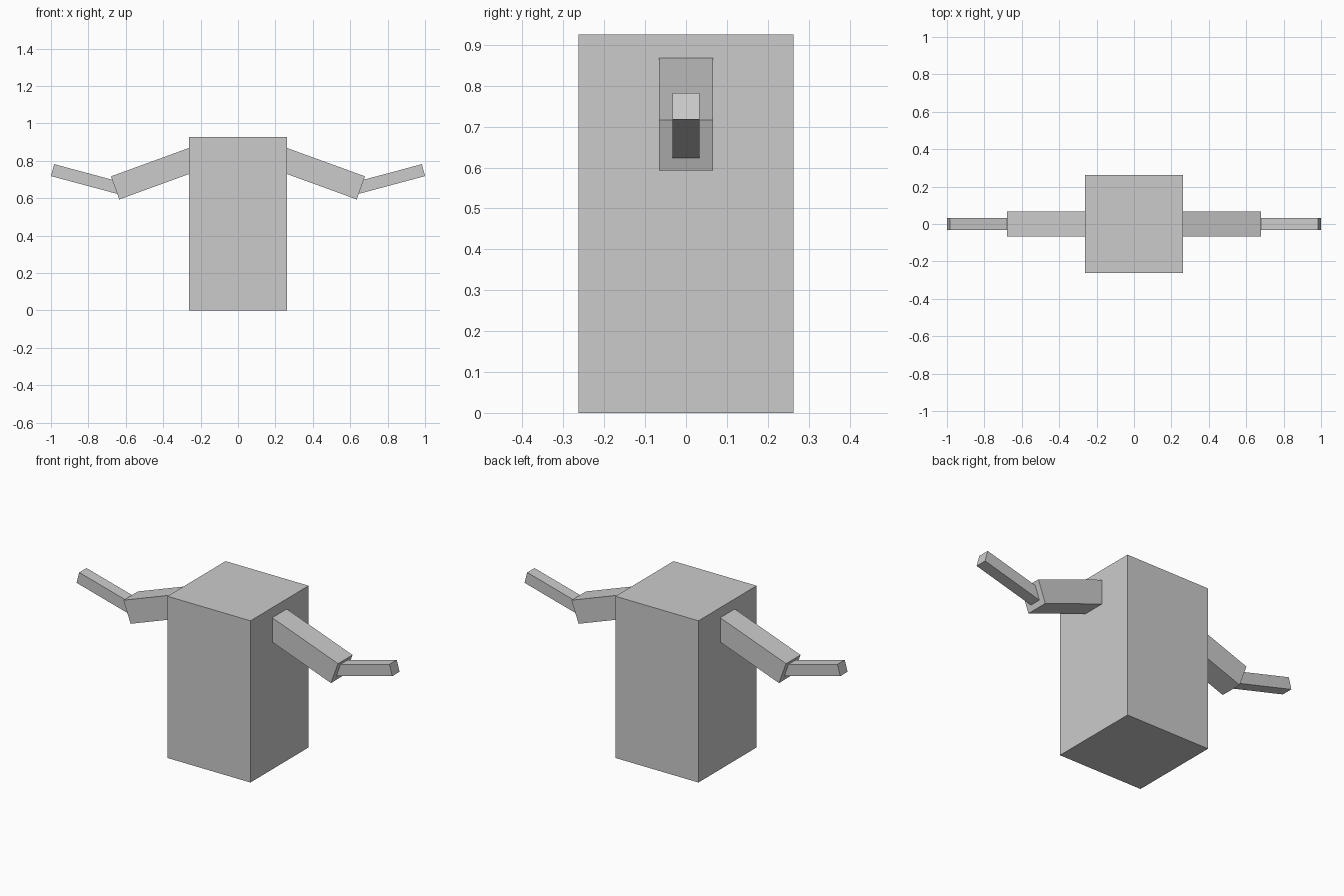
import bpy
import math
from mathutils import Matrix, Vector

if "Cube" in bpy.data.objects:
    bpy.data.objects.remove(bpy.data.objects["Cube"])

grey = bpy.data.materials.new("plain grey")
grey.diffuse_color = (0.6, 0.6, 0.6, 1)
grey.use_nodes = True
grey.node_tree.nodes["Principled BSDF"].inputs["Base Color"].default_value = grey.diffuse_color


def box(name, size, matrix):
    """Box of the given size, placed by a matrix."""
    bpy.ops.mesh.primitive_cube_add(size=1)
    ob = bpy.context.object
    ob.name = name
    ob.data.transform(matrix @ Matrix.Diagonal((*size, 1)))
    ob.data.materials.append(grey)
    return ob


def limb(name, tip, angle, length, thick, side):
    """Square bar ending at tip (x, z), running outward at an angle."""
    a = math.radians(angle)
    centre = Vector((tip[0], 0, tip[1])) - Vector((math.cos(a), 0, math.sin(a))) * length / 2
    centre.x *= side
    box(name, (length, thick, thick),
        Matrix.Translation(centre) @ Matrix.Rotation(-a * side, 4, 'Y'))


# Body block
box("body", (0.526, 0.526, 0.926), Matrix.Translation((0, 0, 0.463)))

# Arms: drooping upper arm, raised forearm
for side, label in ((1, "right"), (-1, "left")):
    limb(label + "_upper_arm", (0.657, 0.655), -20, 0.526, 0.131, side)
    limb(label + "_forearm", (0.9915, 0.75), 15, 0.395, 0.066, side)
